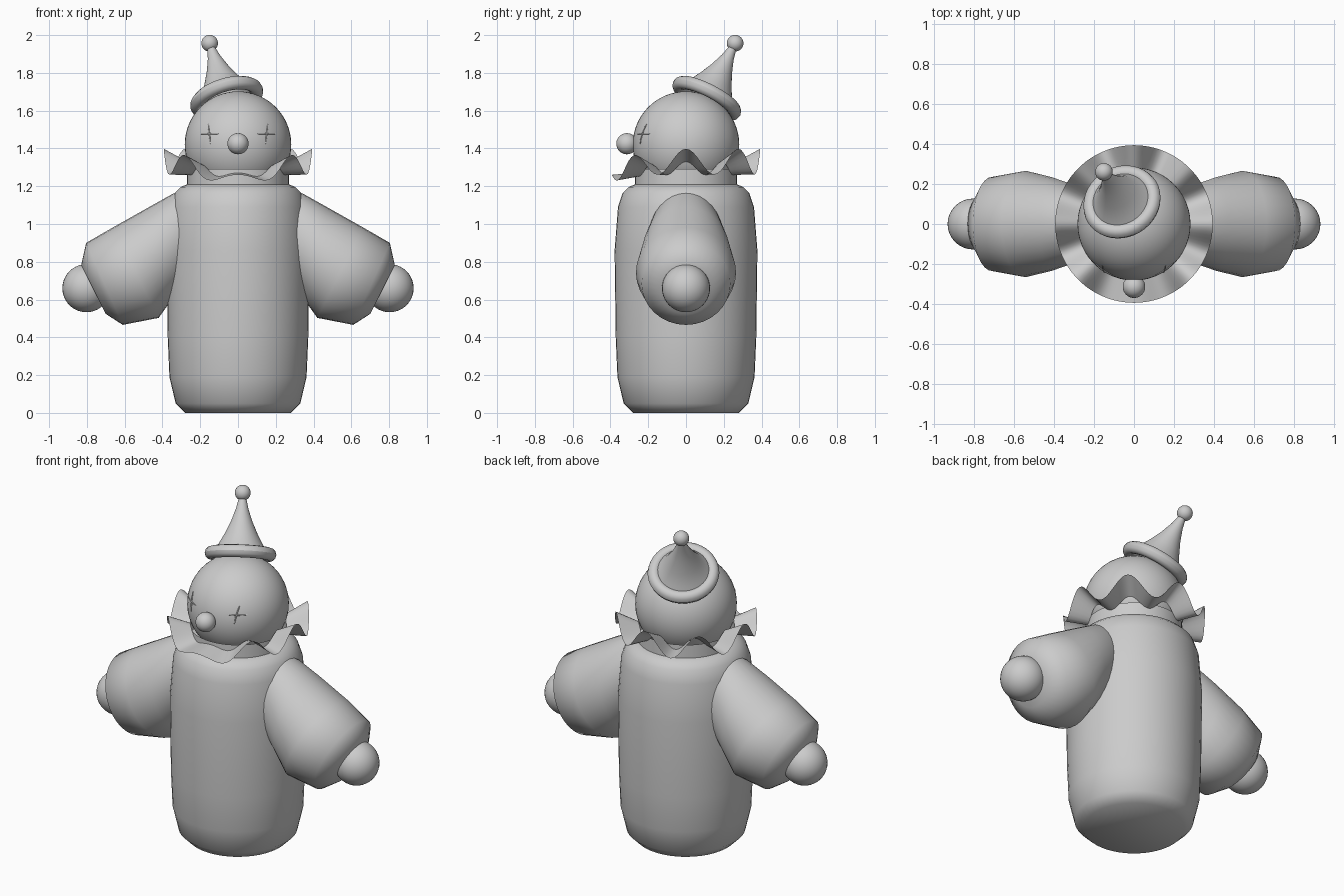
import bpy, bmesh, math
from mathutils import Vector

if "Cube" in bpy.data.objects:
    bpy.data.objects.remove(bpy.data.objects["Cube"])


def finish(name, bm, angle=40):
    bmesh.ops.recalc_face_normals(bm, faces=bm.faces)
    mesh = bpy.data.meshes.new(name)
    bm.to_mesh(mesh)
    bm.free()
    ob = bpy.data.objects.new(name, mesh)
    bpy.context.collection.objects.link(ob)
    bpy.ops.object.select_all(action='DESELECT')
    ob.select_set(True)
    bpy.context.view_layer.objects.active = ob
    bpy.ops.object.shade_smooth_by_angle(angle=math.radians(angle))
    return ob


def loft(name, rings, caps=(True, True), angle=40):
    """Skin a list of closed point rings."""
    bm = bmesh.new()
    loops = [[bm.verts.new(p) for p in ring] for ring in rings]
    n = len(loops[0])
    for a, b in zip(loops, loops[1:]):
        for i in range(n):
            j = (i + 1) % n
            bm.faces.new((a[i], a[j], b[j], b[i]))
    if caps[0]:
        bm.faces.new(loops[0][::-1])
    if caps[1]:
        bm.faces.new(loops[-1])
    return finish(name, bm, angle)


def circle(r, z, n=48):
    return [(r * math.cos(2 * math.pi * i / n), r * math.sin(2 * math.pi * i / n), z) for i in range(n)]


def ball(name, centre, r, u=32, v=20):
    bm = bmesh.new()
    bmesh.ops.create_uvsphere(bm, u_segments=u, v_segments=v, radius=r)
    bmesh.ops.translate(bm, verts=bm.verts, vec=centre)
    return finish(name, bm)


# Body and neck
body = [(0.28, 0), (0.33, 0.05), (0.363, 0.19), (0.372, 0.4), (0.378, 0.86),
        (0.36, 1.09), (0.335, 1.165), (0.305, 1.195), (0.27, 1.21)]
loft("body", [circle(r, z) for r, z in body], angle=60)
loft("neck", [circle(0.27, 1.205), circle(0.268, 1.29)], caps=(False, False))

# Head and nose
HEAD = Vector((0, 0, 1.42))
ball("head", HEAD, 0.282, 48, 32)
ball("nose", (0, -0.313, 1.425), 0.056)


# Wavy collar, drooping at the front
def collar_ring(t):
    ring = []
    for i in range(128):
        a = 2 * math.pi * i / 128
        droop = max(0, -math.sin(a)) ** 4
        mean = (1.295 + 0.035 * t) * (1 - droop) + (1.26 - 0.02 * t) * droop
        amp = (0.035 + 0.033 * t) * (1 - 0.7 * droop)
        r = 0.268 + 0.125 * t
        ring.append((r * math.cos(a), r * math.sin(a), mean + amp * math.cos(8 * a)))
    return ring


loft("ruffled_collar", [collar_ring(t / 4) for t in range(5)], caps=(False, False), angle=60)

# Sleeves and hands: rings are top point, bottom point (x, z), half depth
sleeve = [((0.30, 1.175), (0.18, 0.80), 0.16), ((0.345, 1.16), (0.25, 0.72), 0.195),
          ((0.47, 1.09), (0.36, 0.587), 0.235), ((0.662, 0.982), (0.42, 0.503), 0.265),
          ((0.804, 0.90), (0.61, 0.466), 0.235), ((0.83, 0.783), (0.70, 0.524), 0.14)]
for side, s in (("right", 1), ("left", -1)):
    rings = []
    for (tx, tz), (bx, bz), d in sleeve:
        ring = []
        for i in range(32):
            a = 2 * math.pi * i / 32
            k = math.cos(a) / 2
            ring.append((s * ((tx + bx) / 2 + k * (tx - bx)), d * math.sin(a),
                         (tz + bz) / 2 + k * (tz - bz)))
        rings.append(ring)
    loft(side + "_sleeve", rings, angle=60)
    ball(side + "_hand", (s * 0.803, 0, 0.66), 0.127)

# Hat: cone, brim roll and pompom along a tilted axis
base, tip = Vector((-0.06, 0.11, 1.665)), Vector((-0.15, 0.26, 1.957))
turn = (tip - base).to_track_quat('Z', 'Y')
cone = [(0.165, 0), (0.125, 0.05), (0.092, 0.11), (0.06, 0.18), (0.035, 0.25), (0.016, 0.33)]
hat = loft("hat_cone", [circle(r, z, 32) for r, z in cone], caps=(False, True))
brim_rings = [circle(0.163 + 0.036 * math.cos(math.pi * i / 6), 0.036 * math.sin(math.pi * i / 6), 40)
              for i in range(13)]
brim = loft("hat_brim", brim_rings, caps=(False, False))
for ob in (hat, brim):
    ob.rotation_mode = 'QUATERNION'
    ob.rotation_quaternion = turn
    ob.location = base
ball("hat_pompom", tip, 0.044, 24, 16)

# Cross-shaped stitched eyes lying on the head
for side, s in (("right", 1), ("left", -1)):
    cv = bpy.data.curves.new(side + "_eye", 'CURVE')
    cv.dimensions = '3D'
    cv.bevel_depth = 0.004
    cv.bevel_resolution = 1
    cv.use_fill_caps = True
    for dx, dz in ((0.047, 0), (0.006 * s, 0.052)):
        sp = cv.splines.new('POLY')
        sp.points.add(4)
        for i in range(5):
            t = i / 2 - 1
            x, z = s * 0.152 + dx * t, 0.057 + dz * t
            y = -math.sqrt(0.283 ** 2 - x * x - z * z)
            sp.points[i].co = (x, y, HEAD.z + z, 1)
            sp.points[i].radius = 1.1 - 0.6 * abs(t)
    ob = bpy.data.objects.new(side + "_eye", cv)
    bpy.context.collection.objects.link(ob)
